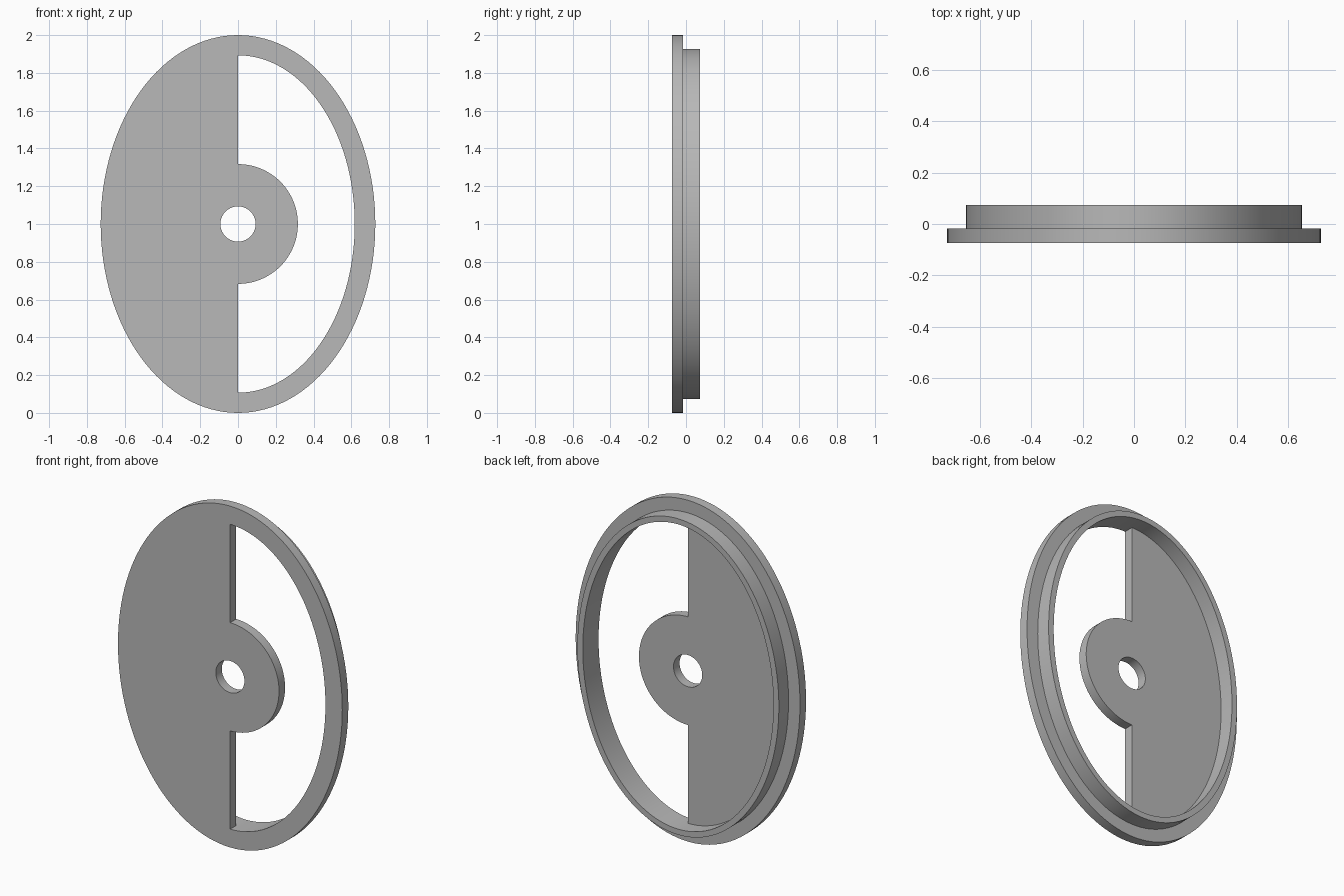
import bpy
import bmesh
from math import sin, cos, tau, radians

if "Cube" in bpy.data.objects:
    bpy.data.objects.remove(bpy.data.objects["Cube"], do_unlink=True)

SEGMENTS = 128
FRONT, STEP, BACK = -0.073, -0.017, 0.073

grey = bpy.data.materials.new("plain grey")
grey.use_nodes = True
grey.diffuse_color = (0.48, 0.48, 0.48, 1)
grey.node_tree.nodes["Principled BSDF"].inputs["Base Color"].default_value = (0.48, 0.48, 0.48, 1)


def ring_solid(name, radii, keep, y_front, y_back):
    """Concentric elliptical bands, filled where keep(band, is_right_half), then thickened."""
    bm = bmesh.new()
    loops = []
    for rx, rz in radii:
        angles = [tau * i / SEGMENTS for i in range(SEGMENTS)]
        loops.append([bm.verts.new((rx * cos(a), y_front, 1 + rz * sin(a))) for a in angles])
    for band, (inner, outer) in enumerate(zip(loops, loops[1:])):
        for i in range(SEGMENTS):
            j = (i + 1) % SEGMENTS
            is_right = cos(tau * (i + 0.5) / SEGMENTS) > 0
            if keep(band, is_right):
                bm.faces.new((inner[i], outer[i], outer[j], inner[j]))
    # Thicken the flat sheet towards the back
    result = bmesh.ops.extrude_face_region(bm, geom=bm.faces[:], use_keep_orig=True)
    moved = [g for g in result["geom"] if isinstance(g, bmesh.types.BMVert)]
    bmesh.ops.translate(bm, verts=moved, vec=(0, y_back - y_front, 0))
    bmesh.ops.recalc_face_normals(bm, faces=bm.faces[:])
    mesh = bpy.data.meshes.new(name)
    bm.to_mesh(mesh)
    bm.free()
    mesh.materials.append(grey)
    obj = bpy.data.objects.new(name, mesh)
    bpy.context.collection.objects.link(obj)
    bpy.ops.object.select_all(action='DESELECT')
    obj.select_set(True)
    bpy.context.view_layer.objects.active = obj
    bpy.ops.object.shade_smooth_by_angle(angle=radians(30))
    return obj


axle_hole = (0.093, 0.093)
hub = (0.317, 0.317)
opening = (0.618, 0.893)
rim_outside = (0.653, 0.926)
flange = (0.727, 1.0)

# Front plate: solid on one half, open between hub and flange on the other
ring_solid("front_plate", [axle_hole, hub, opening, flange],
           lambda band, is_right: band != 1 or not is_right, FRONT, STEP)

# Thin raised rim behind the plate
ring_solid("back_rim", [opening, rim_outside], lambda band, is_right: True, STEP, BACK)
